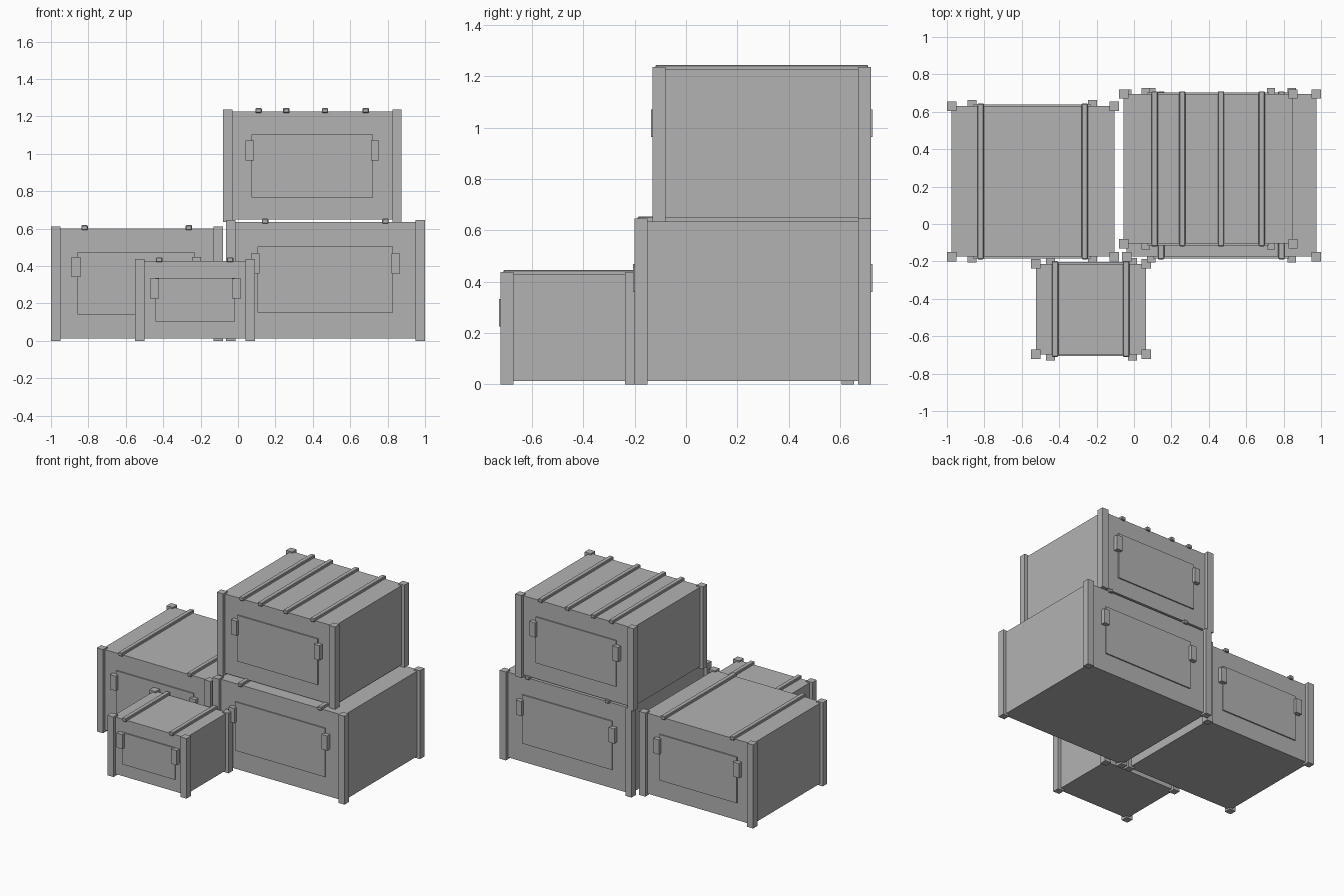
import bpy, bmesh
from mathutils import Matrix, Vector

if "Cube" in bpy.data.objects:
    bpy.data.objects.remove(bpy.data.objects["Cube"])

grey = bpy.data.materials.new("grey")
grey.diffuse_color = (0.45, 0.45, 0.45, 1)
grey.use_nodes = True
grey.node_tree.nodes["Principled BSDF"].inputs["Base Color"].default_value = grey.diffuse_color


def add_box(bm, x0, x1, y0, y1, z0, z1):
    """Add one axis-aligned box given its limits."""
    size = Vector((x1 - x0, y1 - y0, z1 - z0))
    mid = Vector((x0 + x1, y0 + y1, z0 + z1)) / 2
    bmesh.ops.create_cube(bm, size=1, matrix=Matrix.Translation(mid) @ Matrix.Diagonal(size).to_4x4())


def make_part(name, boxes, bevel=0):
    bm = bmesh.new()
    for b in boxes:
        add_box(bm, *b)
    mesh = bpy.data.meshes.new(name)
    bm.to_mesh(mesh)
    bm.free()
    mesh.materials.append(grey)
    obj = bpy.data.objects.new(name, mesh)
    bpy.context.collection.objects.link(obj)
    if bevel:
        mod = obj.modifiers.new("chamfer", 'BEVEL')
        mod.width, mod.segments = bevel, 1


def crate(name, x, y, z, straps, panel, handle):
    """x, y, z: outer limits over the posts; panel: x0, x1, z0, z1;
    handle: x0, x1, z0, z1 of the left handle, mirrored to the right."""
    (x0, x1), (y0, y1), (z0, z1) = x, y, z
    post, inset = 0.05, 0.025
    bx0, bx1, by0, by1 = x0 + inset, x1 - inset, y0 + inset, y1 - inset
    top = z1 - 0.01

    make_part(name + "_body", [(bx0, bx1, by0, by1, z0 + 0.013, top)])

    # square corner posts
    make_part(name + "_corner_posts",
              [(px, px + post, py, py + post, z0, z1)
               for px in (x0, x1 - post) for py in (y0, y1 - post)])

    # straps over the lid, with ends hooked over the edges
    make_part(name + "_lid_straps",
              [(s - 0.017, s + 0.017, by0 - 0.014, by1 + 0.014, top - 0.008, top + 0.018)
               for s in straps], bevel=0.004)

    # raised panels and side handles on front and back
    px0, px1, pz0, pz1 = panel
    make_part(name + "_panels",
              [(px0, px1, a, b, pz0, pz1)
               for a, b in ((by0 - 0.009, by0 + 0.01), (by1 - 0.01, by1 + 0.009))])
    hx0, hx1, hz0, hz1 = handle
    pair = [(hx0, hx1), (px0 + px1 - hx1, px0 + px1 - hx0)]
    make_part(name + "_handles",
              [(a, b, c, d, hz0, hz1) for a, b in pair
               for c, d in ((by0 - 0.032, by0 + 0.01), (by1 - 0.01, by1 + 0.032))])


crate("left_crate", (-1.0, -0.08), (-0.2, 0.655), (0, 0.61),
      (-0.82, -0.263), (-0.857, -0.232, 0.14, 0.475), (-0.89, -0.842, 0.34, 0.447))
crate("right_crate", (-0.064, 1.0), (-0.2, 0.72), (0, 0.645),
      (0.145, 0.788), (0.105, 0.83, 0.15, 0.505), (0.07, 0.115, 0.36, 0.468))
crate("top_crate", (-0.08, 0.875), (-0.13, 0.72), (0.635, 1.236),
      (0.11, 0.258, 0.465, 0.683), (0.073, 0.722, 0.766, 1.102), (0.04, 0.085, 0.963, 1.07))
crate("small_crate", (-0.55, 0.09), (-0.722, -0.188), (0, 0.438),
      (-0.422, -0.042), (-0.44, -0.015, 0.103, 0.335), (-0.47, -0.423, 0.226, 0.333))
